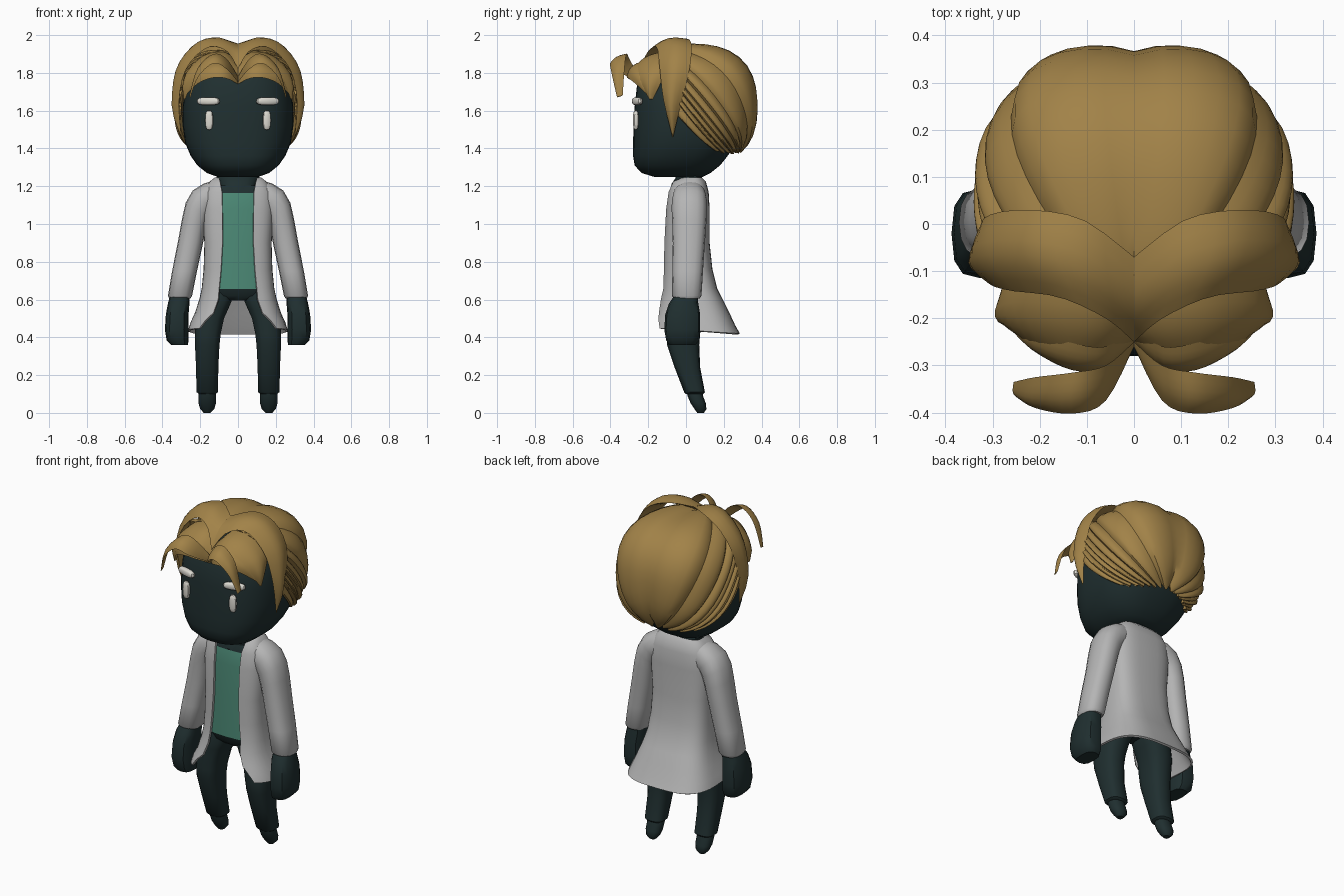
import bpy, bmesh, math
from mathutils import Vector as V

if "Cube" in bpy.data.objects:
    bpy.data.objects.remove(bpy.data.objects["Cube"])


def material(name, col):
    m = bpy.data.materials.new(name)
    m.diffuse_color = (*col, 1)
    m.use_nodes = True
    m.node_tree.nodes["Principled BSDF"].inputs["Base Color"].default_value = m.diffuse_color
    return m


HAIR = material("golden hair", (0.36, 0.225, 0.065))
DARK = material("dark skin and trousers", (0.014, 0.028, 0.029))
COAT = material("grey white coat", (0.46, 0.46, 0.46))
TEAL = material("teal shirt", (0.072, 0.25, 0.18))
CREAM = material("cream", (0.72, 0.70, 0.64))


def finish(bm, name, mat, angle=40, thick=0):
    bmesh.ops.remove_doubles(bm, verts=bm.verts, dist=0.0005)
    bmesh.ops.recalc_face_normals(bm, faces=bm.faces)
    me = bpy.data.meshes.new(name)
    bm.to_mesh(me)
    bm.free()
    ob = bpy.data.objects.new(name, me)
    bpy.context.collection.objects.link(ob)
    me.materials.append(mat)
    bpy.context.view_layer.objects.active = ob
    ob.select_set(True)
    if thick:
        mod = ob.modifiers.new("thickness", 'SOLIDIFY')
        mod.thickness, mod.offset = thick, -1
        bpy.ops.object.modifier_apply(modifier=mod.name)
    bpy.ops.object.shade_smooth_by_angle(angle=math.radians(angle))
    ob.select_set(False)
    return ob


def loft(name, rings, mat, closed=True, caps=True, angle=40, thick=0):
    bm = bmesh.new()
    vs = [[bm.verts.new(p) for p in r] for r in rings]
    n = len(rings[0])
    for a, b in zip(vs, vs[1:]):
        for i in range(n if closed else n - 1):
            j = (i + 1) % n
            bm.faces.new((a[i], a[j], b[j], b[i]))
    if caps:
        bm.faces.new(vs[0])
        bm.faces.new(vs[-1])
    return finish(bm, name, mat, angle, thick)


def spow(v, e):
    return math.copysign(abs(v) ** e, v)


def ring(z, cx, rx, y0, y1, n=20, e=2.5, tilt=0):
    """Superellipse ring; tilt raises the outer (+x) side."""
    cy, ry, pts = (y0 + y1) / 2, (y1 - y0) / 2, []
    for i in range(n):
        t = 2 * math.pi * i / n
        dx = rx * spow(math.sin(t), 2 / e)
        pts.append((cx + dx, cy - ry * spow(math.cos(t), 2 / e), z + tilt * dx))
    return pts


def mirrored(rings, s):
    return [[(s * p[0], p[1], p[2]) for p in r] for r in rings]


def spline(pts, t):
    """Catmull-Rom point on a short list of control points."""
    n = len(pts) - 1
    i = min(int(t * n), n - 1)
    u = t * n - i
    p = [V(pts[max(0, min(n, k))]) for k in (i - 1, i, i + 1, i + 2)]
    return 0.5 * (2 * p[1] + (p[2] - p[0]) * u + (2 * p[0] - 5 * p[1] + 4 * p[2] - p[3]) * u * u
                  + (3 * p[1] - p[0] - 3 * p[2] + p[3]) * u ** 3)


# Head and neck
loft("head", [ring(z, 0, r, a, b, 32, 2.6) for z, r, a, b in (
    (1.25, .11, -.17, .09), (1.27, .165, -.235, .13), (1.31, .215, -.272, .18), (1.36, .25, -.28, .22),
    (1.43, .28, -.28, .27), (1.52, .293, -.278, .30), (1.62, .293, -.272, .31), (1.73, .28, -.26, .30),
    (1.82, .24, -.215, .27), (1.88, .17, -.13, .2), (1.91, .08, -.05, .1))], DARK, angle=60)
loft("neck", [ring(z, 0, r, a, b, 16, 2.4) for z, r, a, b in (
    (1.12, .08, -.06, .08), (1.17, .10, -.088, .095), (1.215, .10, -.075, .09), (1.245, .115, -.055, .085),
    (1.28, .09, -.06, .085))], DARK)

# Shirt body, dark above the collar line
shirt = loft("shirt", [ring(z, 0, r, a, b, 20, 3) for z, r, a, b in (
    (.655, .17, -.11, .11), (.9, .16, -.105, .105), (1.08, .17, -.095, .105), (1.165, .15, -.088, .10),
    (1.205, .12, -.075, .095))], TEAL)
shirt.data.materials.append(DARK)
for f in shirt.data.polygons:
    f.material_index = int(f.center.z > 1.17)

# Hips
loft("hips", [ring(z, 0, r, a, b, 20, 2.6) for z, r, a, b in (
    (.595, .11, -.07, .09), (.62, .185, -.095, .115), (.67, .178, -.108, .115))], DARK)

# Open coat: each row is z, half width, front y, back y, half opening
coat_rows = ((1.245, .125, -.03, .085, .10), (1.225, .15, -.075, .105, .095), (1.17, .185, -.095, .12, .085),
             (1.08, .19, -.108, .125, .083), (.9, .178, -.118, .125, .082), (.76, .182, -.122, .14, .09),
             (.66, .192, -.126, .165, .10), (.60, .205, -.14, .195, .105), (.53, .228, -.155, .23, .13),
             (.47, .25, -.17, .26, .17), (.425, .265, -.18, .285, .205))
rows = []
for z, rx, y0, y1, gap in coat_rows:
    e, cy, ry = 3.1, (y0 + y1) / 2, (y1 - y0) / 2
    t0 = math.asin((gap / rx) ** (e / 2))
    row = []
    for i in range(33):
        t = t0 + (2 * math.pi - 2 * t0) * i / 32
        y = cy - ry * spow(math.cos(t), 2 / e)
        drop = (.03 * (y0 - y) / (y1 - y0) + .025) if z < .5 else 0
        row.append((rx * spow(math.sin(t), 2 / e), y, z + drop))
    rows.append(row)
loft("coat", rows, COAT, closed=False, caps=False, angle=50, thick=.012)

for s, side in ((1, "right"), (-1, "left")):
    # Sleeve: z, centre x, half width, front y, back y, tilt
    loft(side + "_sleeve", mirrored([ring(z, x, r, a, b, 16, 2.4, k) for z, x, r, a, b, k in (
        (1.165, .085, .035, -.05, .09, 1.9), (1.152, .135, .045, -.068, .105, 1.4),
        (1.125, .185, .055, -.075, .11, .95), (1.075, .215, .062, -.076, .11, .6),
        (1.01, .232, .064, -.073, .108, .3), (.9, .252, .066, -.07, .10, .1), (.75, .283, .066, -.072, .09, 0),
        (.62, .307, .064, -.075, .082, 0), (.605, .308, .055, -.062, .072, 0))], s), COAT, angle=50)
    # Mitten hand
    loft(side + "_hand", mirrored([ring(z, x, r, a, b, 12, 2.8) for z, x, r, a, b in (
        (.63, .307, .05, -.055, .06), (.58, .314, .057, -.09, .065), (.52, .322, .06, -.11, .075),
        (.44, .325, .062, -.115, .075), (.385, .32, .058, -.105, .07), (.36, .31, .045, -.09, .05))], s), DARK)
    # Leg with trouser cuff, then the hanging foot
    loft(side + "_leg", mirrored([ring(z, x, r, a, b, 14, 2.8) for z, x, r, a, b in (
        (.65, .10, .085, -.09, .105), (.59, .118, .085, -.10, .105), (.55, .132, .082, -.10, .10),
        (.5, .15, .077, -.10, .09), (.42, .16, .07, -.105, .075), (.36, .163, .066, -.10, .07),
        (.24, .163, .06, -.06, .075), (.11, .163, .058, -.01, .10), (.10, .163, .045, 0, .09))], s), DARK)
    loft(side + "_foot", mirrored([ring(z, x, r, a, b, 12, 2.4) for z, x, r, a, b in (
        (.13, .163, .043, 0, .085), (.09, .163, .047, .008, .09), (.05, .163, .046, .025, .105),
        (.02, .163, .037, .045, .108), (.0, .163, .018, .06, .095))], s), DARK)

    # Brow and eye bars on the face
    for part, c, size, yaw in (("brow", (.157, -.258, 1.65), (.064, .018, .021), .3),
                               ("eye", (.153, -.266, 1.55), (.021, .014, .052), .15)):
        bm = bmesh.new()
        bmesh.ops.create_uvsphere(bm, u_segments=12, v_segments=8, radius=1)
        for v in bm.verts:
            x, y, z = (spow(q, .7) * w for q, w in zip(v.co, size))
            v.co = (s * (c[0] + x * math.cos(yaw) - y * math.sin(yaw)),
                    c[1] + x * math.sin(yaw) + y * math.cos(yaw), c[2] + z)
        finish(bm, side + "_" + part, CREAM)

# Back hair: scalloped strands sweeping from the crown to the nape
C, R, P = V((0, .04, 1.63)), V((.316, .325, .312)), 2.45
STRANDS, SUB, STEPS = 16, 6, 16
cols = []
for j in range(STRANDS * SUB + 1):
    q = 2 * j / (STRANDS * SUB) - 1
    a = q * math.radians(101)
    d0 = V((math.sin(a), -.25 - .3 * max(0, math.cos(a)), math.cos(a))).normalized()
    d1 = V((.74 * q, .74 - .4 * q * q, -.78)).normalized()
    w = (j % SUB) / SUB
    if q > 0:
        w = 1 - w if w else 0
    bump = (math.sin(math.pi * w ** .75) ** .7) if w else 0
    k = j // SUB
    amp = .022 + .012 * ((k if k < STRANDS / 2 else STRANDS - 1 - k) % 2)
    col = []
    for i in range(STEPS + 1):
        t = i / STEPS * (.97 + .03 * bump)
        d = d0.slerp(d1, t)
        d = d / sum(abs(c) ** P for c in d) ** (1 / P)
        g = 1 + (.005 + amp * bump * 2.2) * (.5 + .5 * math.sin(math.pi * (t * .85 + .05)))
        col.append(C + V((d.x * R.x, d.y * R.y, d.z * R.z)) * g)
    cols.append(col)
loft("back_hair", cols, HAIR, closed=False, caps=False, angle=35, thick=.02)


def lock(name, back, front, bulge, s):
    """Tapered hair lock stretched between a back and a front edge curve."""
    rings, n, m = [], 16, 6
    for i in range(n + 1):
        b, f = spline(back, i / n), spline(front, i / n)
        out = ((b + f) / 2 - V((0, -.02, 1.62))).normalized()
        h = bulge * min(1, (b - f).length / .08)
        pts = [b.lerp(f, k / m) + out * h * math.sin(math.pi * k / m) for k in range(m + 1)]
        pts += [b.lerp(f, k / m) - out * h * .15 * math.sin(math.pi * k / m) for k in range(m - 1, 0, -1)]
        rings.append([(s * p.x, p.y, p.z) for p in pts])
    loft(name, rings, HAIR, angle=45)


# Fringe: nested locks on each side of the parting
for s, side in ((1, "right"), (-1, "left")):
    lock(side + "_crown_lock",
         ((0, -.07, 1.955), (.11, .01, 1.98), (.23, .03, 1.93), (.315, .015, 1.8), (.322, -.03, 1.62), (.30, -.068, 1.46)),
         ((0, -.25, 1.82), (.06, -.20, 1.915), (.16, -.155, 1.935), (.27, -.14, 1.83), (.312, -.12, 1.66), (.30, -.072, 1.46)),
         .035, s)
    lock(side + "_middle_lock",
         ((0, -.16, 1.85), (.07, -.12, 1.91), (.18, -.09, 1.895), (.268, -.11, 1.80), (.28, -.175, 1.66)),
         ((0, -.25, 1.75), (.06, -.285, 1.80), (.14, -.285, 1.81), (.23, -.25, 1.76), (.28, -.195, 1.66)),
         .03, s)
    lock(side + "_lower_lock",
         ((0, -.22, 1.79), (.06, -.26, 1.84), (.14, -.25, 1.85), (.23, -.22, 1.79), (.28, -.195, 1.68)),
         ((0, -.25, 1.74), (.06, -.305, 1.77), (.13, -.31, 1.775), (.21, -.27, 1.745), (.278, -.2, 1.68)),
         .015, s)
    lock(side + "_front_lock",
         ((0, -.25, 1.78), (.06, -.30, 1.875), (.13, -.315, 1.90), (.21, -.325, 1.83), (.255, -.335, 1.68)),
         ((0, -.26, 1.75), (.06, -.375, 1.82), (.13, -.402, 1.85), (.21, -.39, 1.78), (.252, -.365, 1.67)),
         .015, s)
